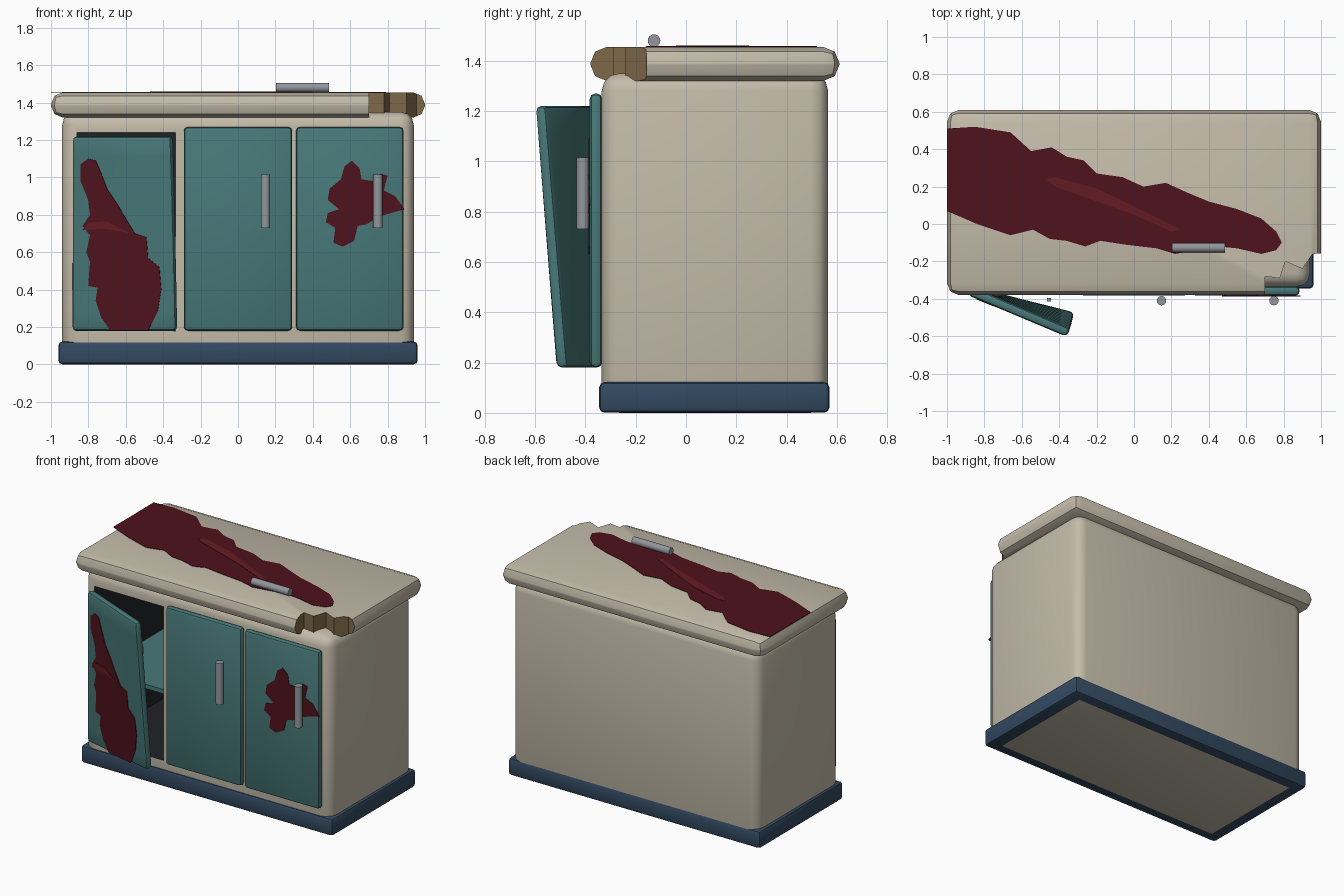
import bpy, bmesh
from math import radians, sin, cos
from mathutils import Vector

if "Cube" in bpy.data.objects:
    bpy.data.objects.remove(bpy.data.objects["Cube"])


def mat(name, r, g, b):
    m = bpy.data.materials.new(name)
    m.diffuse_color = (r, g, b, 1)
    m.use_nodes = True
    m.node_tree.nodes["Principled BSDF"].inputs["Base Color"].default_value = m.diffuse_color
    return m


CREAM = mat("cream", .55, .50, .40)
TEAL = mat("teal", .065, .19, .19)
NAVY = mat("navy", .033, .068, .12)
WOOD = mat("raw_wood", .21, .14, .065)
METAL = mat("metal", .29, .31, .34)
DARK = mat("interior", .014, .016, .02)
STAIN = mat("stain", .08, .006, .012)
GLOSS = mat("stain_gloss", .13, .012, .016)


def finish(bm, name, *mats, angle=40):
    bmesh.ops.recalc_face_normals(bm, faces=bm.faces)
    me = bpy.data.meshes.new(name)
    bm.to_mesh(me)
    bm.free()
    for m in mats:
        me.materials.append(m)
    ob = bpy.data.objects.new(name, me)
    bpy.context.collection.objects.link(ob)
    smooth(ob, angle)
    return ob


def smooth(ob, angle=40):
    ob.data.shade_smooth()
    ob.data.set_sharp_from_angle(angle=radians(angle))


def box_bm(lo, hi, bevel=0, seg=2):
    bm = bmesh.new()
    bmesh.ops.create_cube(bm, size=1)
    for v in bm.verts:
        v.co = [l + (h - l) * (c + .5) for l, h, c in zip(lo, hi, v.co)]
    if bevel:
        bmesh.ops.bevel(bm, geom=bm.edges[:], offset=bevel, segments=seg,
                        profile=.5, affect='EDGES')
    return bm


def prism_bm(pts, lo, hi, upright=False):
    """Extrude an outline along z, or along y when upright."""
    bm = bmesh.new()
    place = (lambda a, b, h: (a, h, b)) if upright else (lambda a, b, h: (a, b, h))
    f = bm.faces.new([bm.verts.new(place(a, b, lo)) for a, b in pts])
    ext = bmesh.ops.extrude_face_region(bm, geom=[f])["geom"]
    for v in ext:
        if isinstance(v, bmesh.types.BMVert):
            v.co += Vector(place(0, 0, hi - lo))
    return bm


def carve(ob, bm, inner):
    """Cut bm out of ob, giving the cut faces the inner material."""
    for f in bm.faces:
        f.material_index = 1
    cutter = finish(bm, "cutter", ob.data.materials[0], inner)
    cutter.hide_render = True
    ob.data.materials.append(inner)
    mod = ob.modifiers.new("cut", 'BOOLEAN')
    mod.object, mod.operation, mod.solver = cutter, 'DIFFERENCE', 'EXACT'
    bpy.context.view_layer.objects.active = ob
    bpy.ops.object.modifier_apply(modifier="cut")
    bpy.data.objects.remove(cutter)
    smooth(ob)


# cabinet body with the left compartment hollowed out
body = finish(box_bm((-.94, -.335, 0), (.94, .565, 1.35), .07, 3), "cabinet_body", CREAM)
carve(body, box_bm((-.86, -.6, .18), (-.335, .5, 1.24)), DARK)
finish(box_bm((-.86, -.32, .63), (-.335, .5, .66)), "inner_shelf", TEAL)
finish(box_bm((-.96, -.345, .001), (.96, .57, .122), .02), "plinth", NAVY)

# countertop with a broken front corner
top = finish(box_bm((-1, -.38, 1.32), (1, .61, 1.455), .064, 2), "countertop", CREAM)
chip = [(.70, -.5), (.70, -.28), (.78, -.29), (.81, -.20), (.90, -.24),
        (.955, -.16), (1.1, -.15), (1.1, -.5)]
carve(top, prism_bm(chip, 1.2, 1.6), WOOD)

# closed doors
for name, x0, x1 in (("middle_door", -.29, .29), ("right_door", .31, .885)):
    finish(box_bm((x0, -.383, .18), (x1, -.333, 1.27), .022), name, TEAL)

# warped open door: the opening angle grows with height
HX, HY = -.89, -.38


def swing_angle(z):
    return radians(14 + 9 * (z - .18) / 1.04)


def swing(bm):
    for i in range(1, 10):
        bmesh.ops.bisect_plane(bm, geom=bm.verts[:] + bm.edges[:] + bm.faces[:],
                               plane_co=(0, 0, .18 + .104 * i), plane_no=(0, 0, 1))
    for v in bm.verts:
        a, u, w = swing_angle(v.co.z), v.co.x - HX, v.co.y - HY
        v.co.x = HX + u * cos(a) + w * sin(a)
        v.co.y = HY - u * sin(a) + w * cos(a)
    return bm


finish(swing(box_bm((HX, HY, .18), (HX + .575, HY + .05, 1.22), .022)),
       "open_door", TEAL)


# handles
def handle(name, centre, axis):
    bm = bmesh.new()
    bmesh.ops.create_cone(bm, cap_ends=True, segments=16, radius1=.025,
                          radius2=.025, depth=.285)
    for v in bm.verts:
        x, y, z = v.co
        v.co = Vector(centre) + Vector((z, y, x) if axis == 'x' else (x, y, z))
    finish(bm, name, METAL)


handle("middle_handle", (.147, -.41, .873), 'z')
handle("right_handle", (.748, -.41, .873), 'z')
handle("loose_handle", (.345, -.127, 1.48), 'x')
finish(box_bm((-.466, -.415, .91), (-.444, -.395, .96)), "broken_handle_stub", METAL)

# stain across the countertop
spill = [(-1, .51), (-.85, .52), (-.66, .49), (-.55, .39), (-.44, .41), (-.36, .36),
         (-.27, .34), (-.2, .27), (-.06, .25), (.05, .2), (.17, .22), (.28, .17),
         (.4, .12), (.55, .08), (.68, .03), (.76, -.04), (.79, -.1), (.76, -.14),
         (.68, -.16), (.55, -.13), (.45, -.12), (.22, -.16), (.12, -.13),
         (-.05, -.11), (-.18, -.09), (-.26, -.12), (-.36, -.09), (-.45, -.08),
         (-.54, -.03), (-.66, -.06), (-.84, 0), (-1, .07)]
finish(prism_bm(spill, 1.454, 1.458), "countertop_stain", STAIN)
streak = [(-.47, .24), (-.42, .25), (-.2, .19), (.05, .07), (.25, -.03), (.2, -.04),
          (0, .05), (-.25, .14), (-.42, .2)]
finish(prism_bm(streak, 1.457, 1.46), "countertop_stain_gloss", GLOSS)

# splat on the right door
splat = [(.49, .94), (.55, .99), (.57, 1.06), (.61, 1.09), (.65, 1.05), (.66, .99),
         (.73, .98), (.76, 1.02), (.80, 1.01), (.78, .93), (.84, .9), (.89, .83),
         (.82, .81), (.75, .79), (.69, .75), (.64, .74), (.62, .66), (.56, .63),
         (.51, .65), (.52, .73), (.47, .76), (.48, .81), (.54, .83), (.48, .88)]
finish(prism_bm(splat, -.387, -.382, True), "right_door_stain", STAIN)

# smear on the open door, outlines given as seen from the front
smear = [(-.84, 1.07), (-.80, 1.10), (-.76, 1.09), (-.73, 1.02), (-.7, .94),
         (-.64, .85), (-.6, .78), (-.55, .7), (-.49, .68), (-.48, .57), (-.42, .52),
         (-.41, .4), (-.43, .28), (-.48, .181), (-.68, .181), (-.73, .25),
         (-.76, .34), (-.75, .41), (-.80, .42), (-.79, .55), (-.81, .6),
         (-.79, .69), (-.83, .74), (-.79, .8), (-.80, .88), (-.84, .98)]
gloss = [(-.83, .72), (-.79, .76), (-.7, .765), (-.57, .7), (-.7, .725)]
for name, pts, d, m in (("open_door_stain", smear, .004, STAIN),
                        ("open_door_stain_gloss", gloss, .007, GLOSS)):
    flat = [(HX + (x - HX) / cos(swing_angle(z)), z) for x, z in pts]
    finish(swing(prism_bm(flat, HY - d, HY + .001, True)), name, m)
